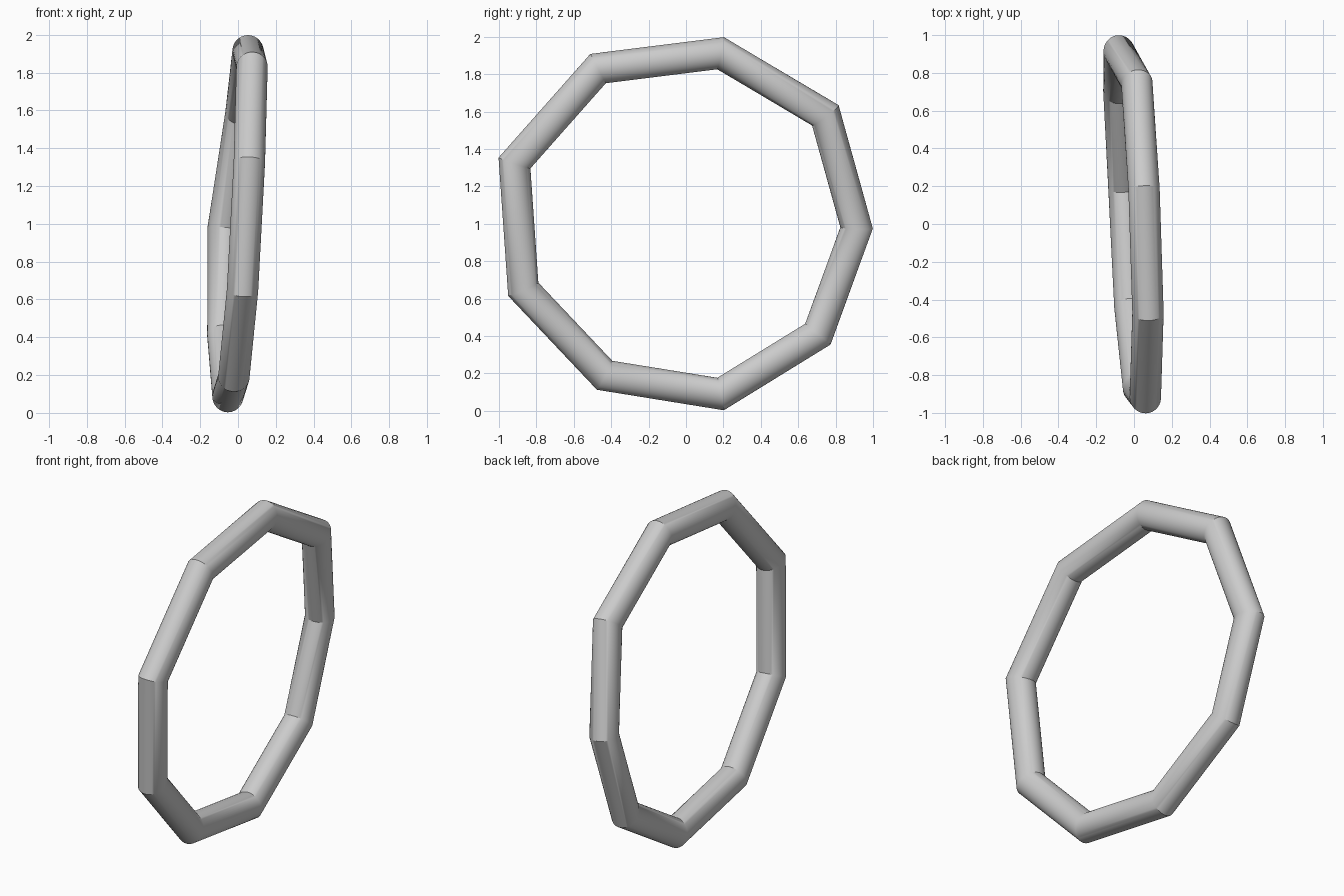
import bpy
import bmesh
from math import cos, sin, pi
from mathutils import Vector

cube = bpy.data.objects.get("Cube")
if cube:
    bpy.data.objects.remove(cube, do_unlink=True)

TUBE_RADIUS = 0.083
SIDES = 48

# Corners of the tube's centre line
corners = [Vector(p) for p in (
    (0.053, 0.185, 1.912), (0.015, 0.745, 1.58), (-0.078, 0.912, 0.978),
    (-0.08, 0.705, 0.41), (-0.053, 0.185, 0.09), (-0.022, -0.435, 0.19),
    (0.024, -0.87, 0.65), (0.06, -0.917, 1.325), (0.074, -0.47, 1.83))]


def mitred_loop(bm, before, corner, after):
    """Cross-section where two straight tubes meet at a corner."""
    inward = (corner - before).normalized()
    onward = (after - corner).normalized()
    tangent = (inward + onward).normalized()
    outward = (inward - onward).normalized()
    side = tangent.cross(outward)
    stretch = 1 / tangent.dot(inward)
    loop = []
    for i in range(SIDES):
        a = 2 * pi * i / SIDES
        offset = outward * cos(a) * stretch + side * sin(a)
        loop.append(bm.verts.new(corner + offset * TUBE_RADIUS))
    return loop


# Nine-sided ring of straight tubes
bm = bmesh.new()
count = len(corners)
loops = [mitred_loop(bm, corners[i - 1], corners[i], corners[(i + 1) % count])
         for i in range(count)]
for i in range(count):
    a, b = loops[i], loops[(i + 1) % count]
    for j in range(SIDES):
        k = (j + 1) % SIDES
        bm.faces.new((a[j], a[k], b[k], b[j]))
bmesh.ops.recalc_face_normals(bm, faces=bm.faces)
mesh = bpy.data.meshes.new("ring_tube")
bm.to_mesh(mesh)
bm.free()
ring = bpy.data.objects.new("ring_tube", mesh)
bpy.context.collection.objects.link(ring)

# Plain grey colour
grey = bpy.data.materials.new("light_grey")
grey.use_nodes = True
colour = (0.6, 0.6, 0.6, 1)
grey.diffuse_color = colour
grey.node_tree.nodes["Principled BSDF"].inputs["Base Color"].default_value = colour
mesh.materials.append(grey)

# Smooth tubes with crisp joints
bpy.ops.object.select_all(action='DESELECT')
ring.select_set(True)
bpy.context.view_layer.objects.active = ring
bpy.ops.object.shade_smooth_by_angle(angle=pi / 6)
